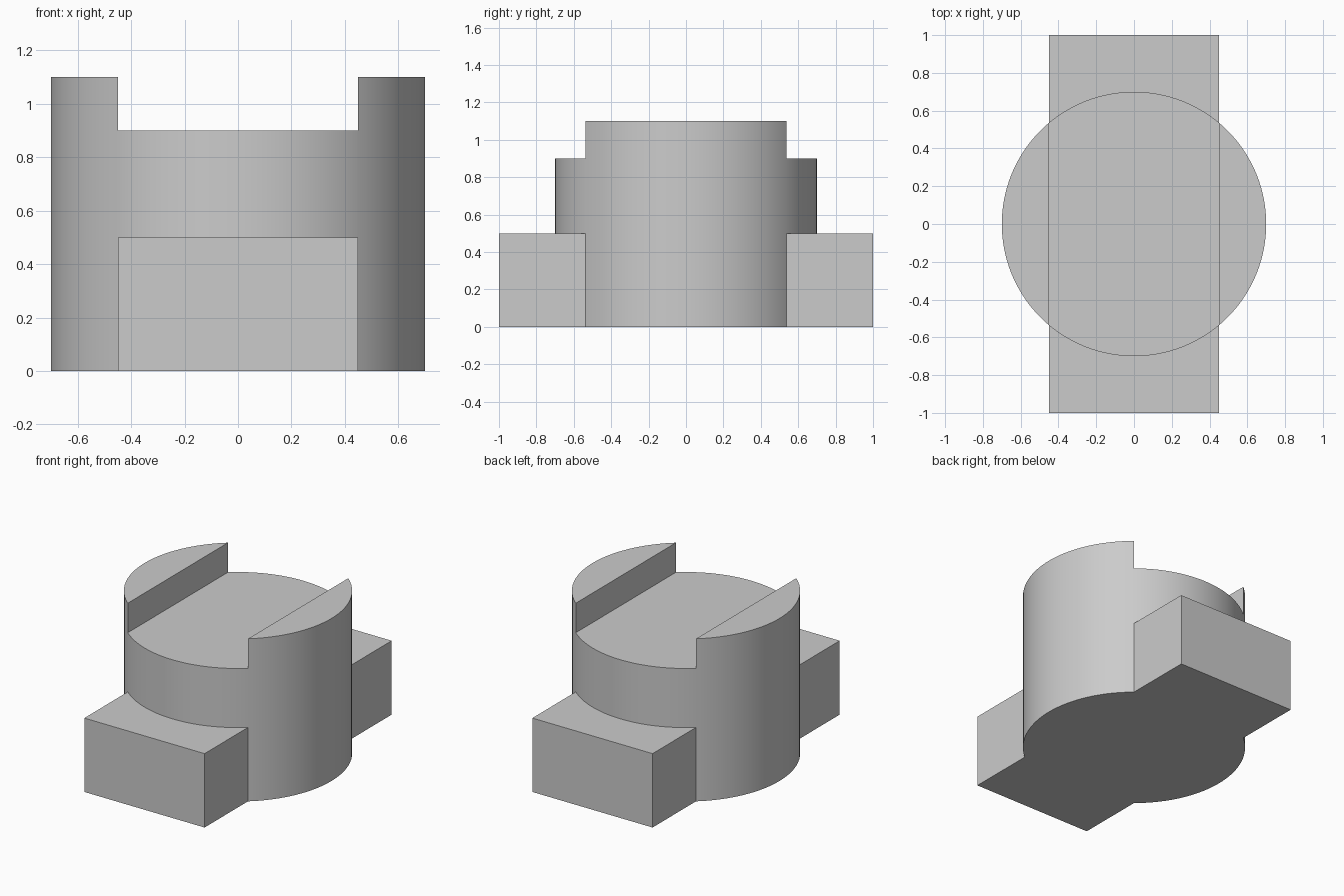
import bpy
import bmesh
import math
from mathutils import Matrix

RADIUS, HEIGHT = 0.7, 1.1
WIDTH, LENGTH = 0.9, 2.0
BASE_TOP, SLOT_FLOOR = 0.5, 0.9

default = bpy.data.objects.get("Cube")
if default:
    bpy.data.objects.remove(default, do_unlink=True)

grey = bpy.data.materials.new("plain grey")
grey.use_nodes = True
colour = (0.6, 0.6, 0.6, 1)
grey.diffuse_color = colour
grey.node_tree.nodes["Principled BSDF"].inputs["Base Color"].default_value = colour


def make_object(name, bm):
    mesh = bpy.data.meshes.new(name)
    bm.to_mesh(mesh)
    bm.free()
    mesh.materials.append(grey)
    obj = bpy.data.objects.new(name, mesh)
    bpy.context.collection.objects.link(obj)
    return obj


def box(name, width, length, bottom, top):
    bm = bmesh.new()
    place = Matrix.Translation((0, 0, (bottom + top) / 2))
    size = Matrix.Diagonal((width, length, top - bottom, 1))
    bmesh.ops.create_cube(bm, size=1, matrix=place @ size)
    return make_object(name, bm)


def boolean(target, tool, operation):
    mod = target.modifiers.new(tool.name, "BOOLEAN")
    mod.operation = operation
    mod.solver = "EXACT"
    mod.object = tool
    tool.hide_render = True
    bpy.context.view_layer.objects.active = target
    bpy.ops.object.modifier_apply(modifier=mod.name)
    bpy.data.objects.remove(tool, do_unlink=True)


# Round drum
bm = bmesh.new()
bmesh.ops.create_cone(bm, cap_ends=True, segments=128, radius1=RADIUS, radius2=RADIUS,
                      depth=HEIGHT, matrix=Matrix.Translation((0, 0, HEIGHT / 2)))
body = make_object("slotted_body", bm)

# Slot across the top, running front to back
boolean(body, box("slot_cutter", WIDTH, LENGTH, SLOT_FLOOR, HEIGHT + 0.2), "DIFFERENCE")

# Rectangular base bar joined through the drum
boolean(body, box("base_bar", WIDTH, LENGTH, 0, BASE_TOP), "UNION")

# Smooth round wall with sharp edges
bpy.ops.object.select_all(action="DESELECT")
body.select_set(True)
bpy.context.view_layer.objects.active = body
bpy.ops.object.shade_smooth_by_angle(angle=math.radians(30))
